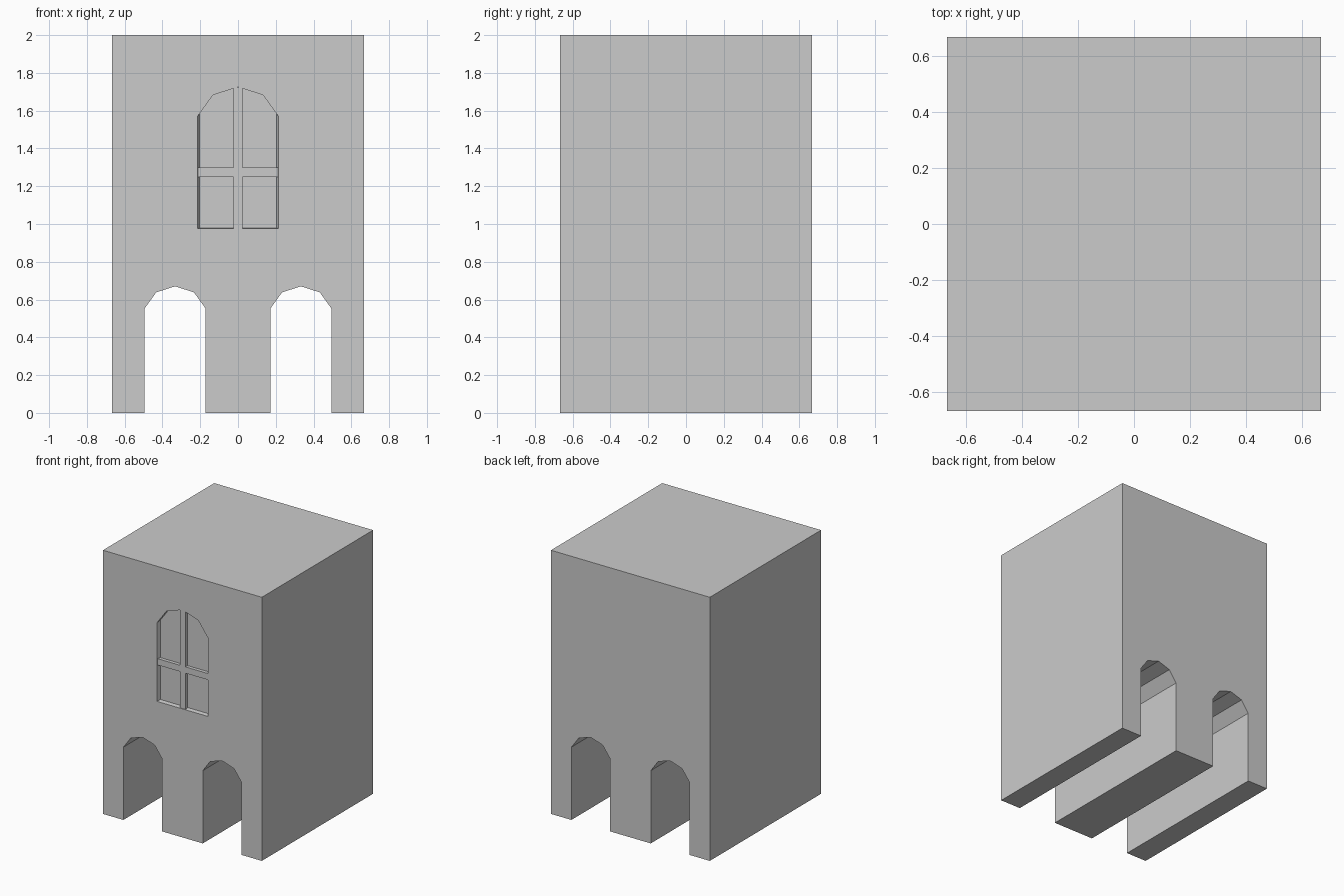
import bpy, bmesh

if "Cube" in bpy.data.objects:
    bpy.data.objects.remove(bpy.data.objects["Cube"])

HALF = 2 / 3      # half width and depth of the block
HEIGHT = 2.0
RECESS = 0.03     # depth of the window niche


def loft(name, front, back, y0, y1):
    """Solid between two matching (x, z) outlines at depths y0 and y1."""
    bm = bmesh.new()
    a = [bm.verts.new((x, y0, z)) for x, z in front]
    b = [bm.verts.new((x, y1, z)) for x, z in back]
    bm.faces.new(a)
    bm.faces.new(b[::-1])
    n = len(a)
    for i in range(n):
        j = (i + 1) % n
        bm.faces.new((a[i], a[j], b[j], b[i]))
    bmesh.ops.recalc_face_normals(bm, faces=bm.faces)
    mesh = bpy.data.meshes.new(name)
    bm.to_mesh(mesh)
    bm.free()
    obj = bpy.data.objects.new(name, mesh)
    bpy.context.collection.objects.link(obj)
    return obj


def rect(x, z0, z1):
    return [(-x, z0), (x, z0), (x, z1), (-x, z1)]


def arch(cx, foot, points):
    """Outline of a symmetric arch, from left foot over the top to right foot."""
    half = [(points[0][0], foot)] + points
    left = [(cx - dx, z) for dx, z in half]
    right = [(cx + dx, z) for dx, z in half[-2::-1]]
    return left + right


# Block with two arched passages running front to back
door = [(0.162, 0.552), (0.1, 0.638), (0, 0.67)]
outline = [(-HALF, 0)]
for cx in (-0.333, 0.333):
    outline += arch(cx, 0, door)
outline += [(HALF, 0), (HALF, HEIGHT), (-HALF, HEIGHT)]
body = loft("tower_body", outline, outline, -HALF, HALF)

# Arched window niche with slightly splayed sides and sill
crown = [(0.132, 1.683), (0, 1.725)]
opening = arch(0, 0.975, [(0.214, 1.57)] + crown)
pane = arch(0, 0.98, [(0.204, 1.584)] + crown)


def scaled_to(y):
    t = (y + HALF) / RECESS
    return [(p[0] + (q[0] - p[0]) * t, p[1] + (q[1] - p[1]) * t)
            for p, q in zip(opening, pane)]


y_front = -HALF - 0.01
cutter = loft("window_cutter", scaled_to(y_front), pane, y_front, -HALF + RECESS)
cutter.hide_render = True
mod = body.modifiers.new("window_niche", 'BOOLEAN')
mod.operation = 'DIFFERENCE'
mod.solver = 'EXACT'
mod.object = cutter
bpy.context.view_layer.objects.active = body
bpy.ops.object.modifier_apply(modifier=mod.name)
bpy.data.objects.remove(cutter)

# Crossed glazing bars, just behind the wall face
bar_y = (-HALF + 0.004, -HALF + RECESS + 0.005)
for name, shape in (("window_bar_vertical", rect(0.024, 0.974, 1.722)),
                    ("window_bar_horizontal", rect(0.215, 1.25, 1.298))):
    loft(name, shape, shape, *bar_y)
